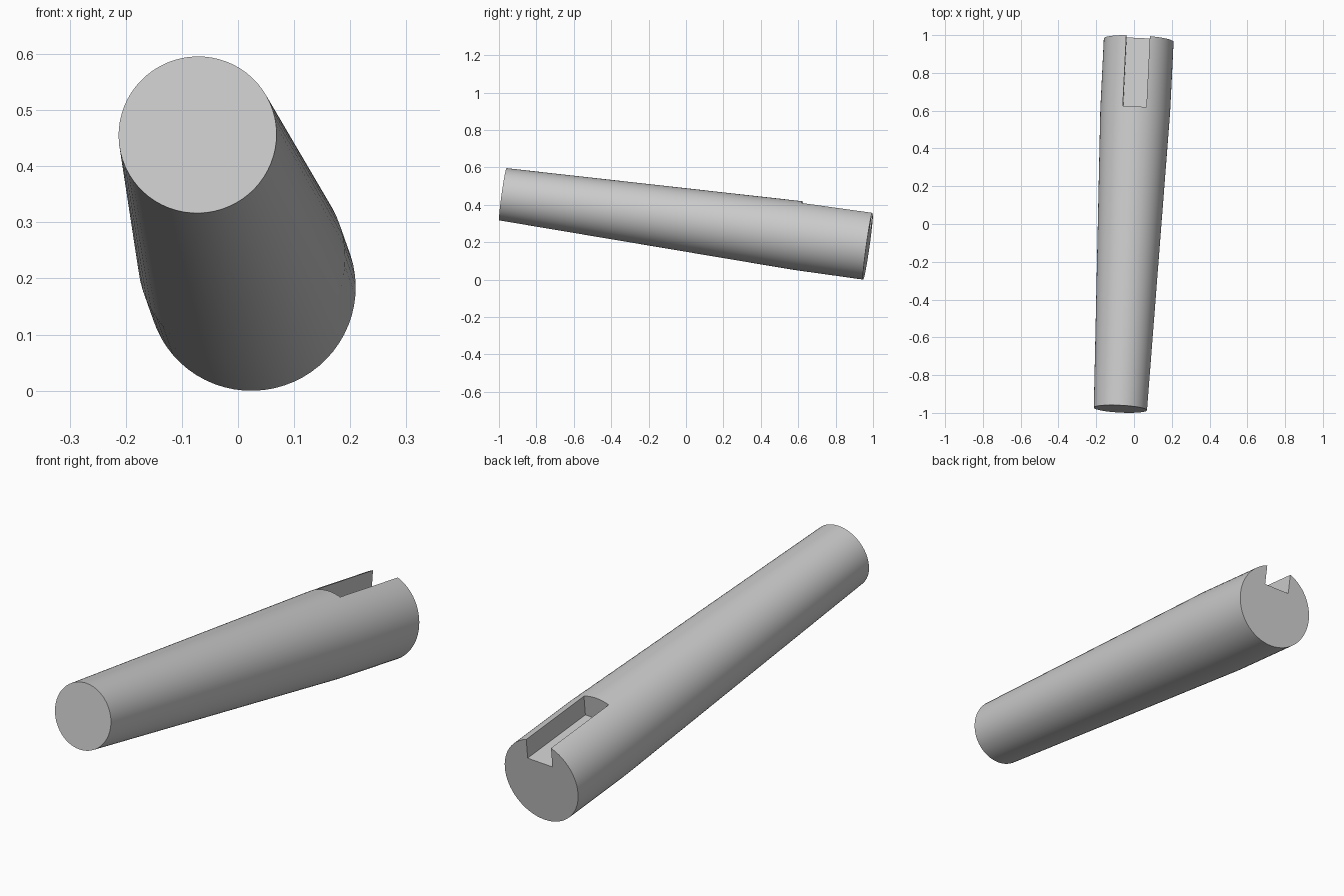
import bpy, bmesh, math
from mathutils import Vector, Matrix

if "Cube" in bpy.data.objects:
    bpy.data.objects.remove(bpy.data.objects["Cube"], do_unlink=True)

SIDES = 64
FRONT = Vector((-0.072, -0.979, 0.456))   # centre of the thin end
BACK = Vector((0.025, 0.973, 0.183))      # centre of the thick end
R_FRONT, R_BACK = 0.141, 0.185
STRAIGHT = 0.38                           # length of the untapered end
SLOT_WIDTH, SLOT_FLOOR = 0.125, 0.085

# Local frame: y along the shaft, z up through the slot
axis = (BACK - FRONT).normalized()
side = axis.cross(Vector((0, 0, 1))).normalized()
up = side.cross(axis)
frame = Matrix((side, axis, up)).transposed().to_4x4()
frame = Matrix.Translation(BACK) @ frame @ Matrix.Rotation(math.radians(-1.5), 4, 'Y')
length = (BACK - FRONT).length

steel = bpy.data.materials.new("grey_steel")
steel.use_nodes = True
steel.diffuse_color = (0.6, 0.6, 0.6, 1)
steel.node_tree.nodes["Principled BSDF"].inputs["Base Color"].default_value = (0.6, 0.6, 0.6, 1)


def add_object(name, bm):
    bmesh.ops.recalc_face_normals(bm, faces=bm.faces[:])
    mesh = bpy.data.meshes.new(name)
    bm.to_mesh(mesh)
    bm.free()
    mesh.materials.append(steel)
    ob = bpy.data.objects.new(name, mesh)
    ob.matrix_world = frame
    bpy.context.collection.objects.link(ob)
    return ob


# Tapered shaft with a straight thick end
bm = bmesh.new()
rings = []
for y, r in ((-length, R_FRONT), (-STRAIGHT, R_BACK), (0, R_BACK)):
    angles = [math.tau * i / SIDES for i in range(SIDES)]
    rings.append([bm.verts.new((r * math.cos(a), y, r * math.sin(a))) for a in angles])
for a, b in zip(rings, rings[1:]):
    for i in range(SIDES):
        j = (i + 1) % SIDES
        bm.faces.new((a[i], a[j], b[j], b[i]))
bm.faces.new(rings[0])
bm.faces.new(rings[-1])
shaft = add_object("tapered_shaft", bm)

# Keyway cut into the top of the thick end
bm = bmesh.new()
bmesh.ops.create_cube(bm, size=1)
bmesh.ops.scale(bm, vec=(SLOT_WIDTH, STRAIGHT + 0.1, 0.2), verts=bm.verts)
bmesh.ops.translate(bm, vec=(0, 0.05 - STRAIGHT / 2, SLOT_FLOOR + 0.1), verts=bm.verts)
cutter = add_object("keyway_cutter", bm)
cutter.hide_render = True

bpy.context.view_layer.update()
cut = shaft.modifiers.new("keyway", 'BOOLEAN')
cut.operation = 'DIFFERENCE'
cut.solver = 'EXACT'
cut.object = cutter
bpy.ops.object.select_all(action='DESELECT')
shaft.select_set(True)
bpy.context.view_layer.objects.active = shaft
bpy.ops.object.modifier_apply(modifier=cut.name)
bpy.data.objects.remove(cutter, do_unlink=True)
bpy.ops.object.shade_smooth_by_angle(angle=math.radians(30))
